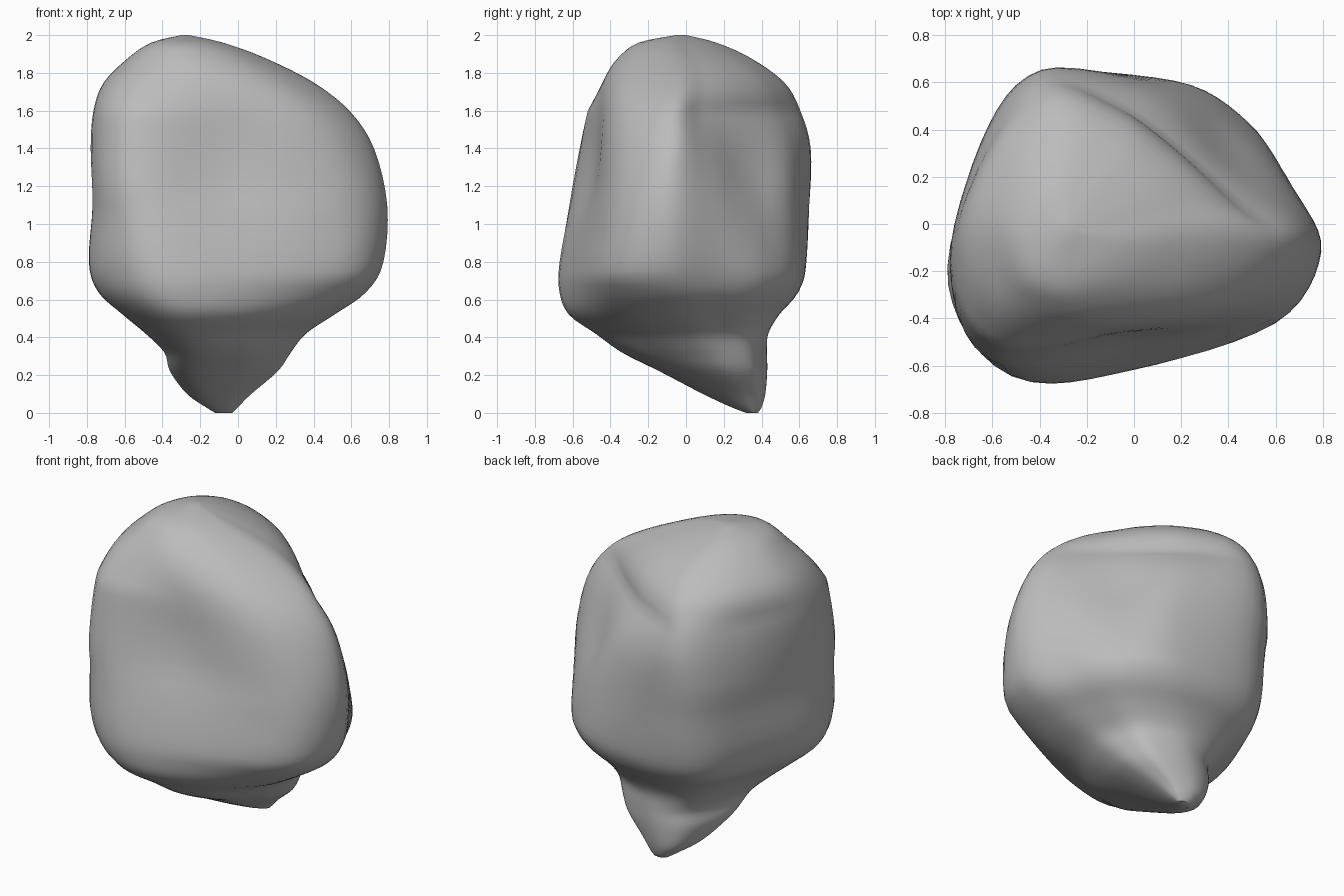
import bpy
import bmesh
import math
from mathutils import Vector

cube = bpy.data.objects.get("Cube")
if cube:
    bpy.data.objects.remove(cube, do_unlink=True)

SIDES = 60
LAYERS_PER_ROW = 4

# Height, then the extent of the boulder there: x min, x max, y min, y max
ROWS = [
    (0, -.12, -.03, .32, .38),
    (.03, -.17, 0, .24, .4),
    (.1, -.27, .07, .09, .42),
    (.22, -.36, .21, -.14, .43),
    (.32, -.39, .28, -.34, .43),
    (.42, -.49, .36, -.48, .44),
    (.52, -.61, .51, -.62, .5),
    (.64, -.74, .68, -.67, .6),
    (.8, -.79, .77, -.67, .64),
    (1.1, -.77, .79, -.62, .655),
    (1.4, -.78, .72, -.57, .66),
    (1.6, -.765, .59, -.525, .605),
    (1.75, -.71, .4, -.46, .52),
    (1.88, -.58, .14, -.36, .34),
    (1.96, -.46, -.08, -.25, .16),
    (2, -.3, -.26, -.05, 0),
]

# Outlines seen from above, counter-clockwise from the right-hand corner
TIP = [(.28, .1), (.26, .25), (.18, .36), (-.05, .43), (-.25, .36),
       (-.36, .15), (-.39, -.1), (-.24, -.33), (.03, -.28), (.2, -.1)]
BELLY = [(.76, -.12), (.66, .18), (.5, .45), (.18, .63), (-.4, .61),
         (-.65, .25), (-.78, -.25), (-.5, -.65), (0, -.62), (.6, -.42)]
WAIST = [(.78, -.11), (.65, .13), (.39, .36), (.13, .56), (-.4, .63),
         (-.66, .33), (-.78, -.25), (-.58, -.58), (0, -.5), (.57, -.37)]
CROWN = [(.59, -.06), (.44, .1), (.18, .33), (-.08, .51), (-.38, .6),
         (-.6, .34), (-.75, -.1), (-.59, -.47), (-.05, -.45), (.38, -.32)]
DOME = [(.22, -.06), (.17, .1), (.07, .24), (-.08, .36), (-.3, .43),
        (-.51, .29), (-.62, 0), (-.52, -.3), (-.25, -.4), (.05, -.3)]

# Hollows: centre, radius, push
HOLLOWS = [
    ((-.1, -.52, 1.4), .4, (0, .04, 0)),
    ((.42, .28, 1.35), .3, (-.02, -.02, 0)),
    ((.47, -.42, .94), .07, (0, .03, 0)),
]


def catmull(a, b, c, d, t):
    """Smooth curve from b to c."""
    return 0.5 * (2 * b + (c - a) * t + (2 * a - 5 * b + 4 * c - d) * t * t
                  + (3 * b - a - 3 * c + d) * t ** 3)


def smooth_outline(points):
    """Closed smooth outline, stretched to fill the unit square."""
    pts = [Vector(p) for p in points]
    n = len(pts)
    ring = []
    for k in range(SIDES):
        i, t = divmod(k * n / SIDES, 1)
        i = int(i)
        ring.append(catmull(pts[i - 1], pts[i], pts[(i + 1) % n], pts[(i + 2) % n], t))
    lo = [min(p[a] for p in ring) for a in (0, 1)]
    hi = [max(p[a] for p in ring) for a in (0, 1)]
    return [Vector([(p[a] - lo[a]) / (hi[a] - lo[a]) for a in (0, 1)]) for p in ring]


def smooth_rows():
    rows = [Vector(r) for r in ROWS]
    last = len(rows) - 1
    for i in range(last):
        for k in range(LAYERS_PER_ROW):
            yield catmull(rows[max(i - 1, 0)], rows[i], rows[i + 1],
                          rows[min(i + 2, last)], k / LAYERS_PER_ROW)
    yield rows[last]


OUTLINES = [(z, smooth_outline(points)) for z, points in
            ((.3, TIP), (.72, BELLY), (1.2, WAIST), (1.6, CROWN), (1.85, DOME))]


def outline_at(z):
    """Blend the outlines below and above a height."""
    ring = OUTLINES[0][1]
    for (low, _), (high, upper) in zip(OUTLINES, OUTLINES[1:]):
        t = min(1, max(0, (z - low) / (high - low)))
        ring = [a.lerp(b, t) for a, b in zip(ring, upper)]
    return ring


def dent(co):
    moved = co.copy()
    for centre, radius, push in HOLLOWS:
        distance = (co - Vector(centre)).length / radius
        moved += Vector(push) * math.exp(-distance * distance * 2)
    return moved


# Boulder skin: rings stacked from the tip to the crown
bm = bmesh.new()
rings = []
for z, x0, x1, y0, y1 in smooth_rows():
    rings.append([bm.verts.new(dent(Vector((x0 + (x1 - x0) * p.x,
                                            y0 + (y1 - y0) * p.y, max(z, 0)))))
                  for p in outline_at(z)])
for lower, upper in zip(rings, rings[1:]):
    for k in range(SIDES):
        n = (k + 1) % SIDES
        bm.faces.new((lower[k], lower[n], upper[n], upper[k]))
bm.faces.new(rings[0][::-1])
bm.faces.new(rings[-1])
bmesh.ops.recalc_face_normals(bm, faces=bm.faces)

mesh = bpy.data.meshes.new("boulder")
bm.to_mesh(mesh)
bm.free()
boulder = bpy.data.objects.new("boulder", mesh)
bpy.context.collection.objects.link(boulder)

# Stone colour
stone = bpy.data.materials.new("grey stone")
stone.use_nodes = True
grey = (.5, .5, .5, 1)
stone.diffuse_color = grey
stone.node_tree.nodes["Principled BSDF"].inputs["Base Color"].default_value = grey
mesh.materials.append(stone)

bpy.context.view_layer.objects.active = boulder
boulder.select_set(True)
bpy.ops.object.shade_smooth_by_angle(angle=math.radians(50))
